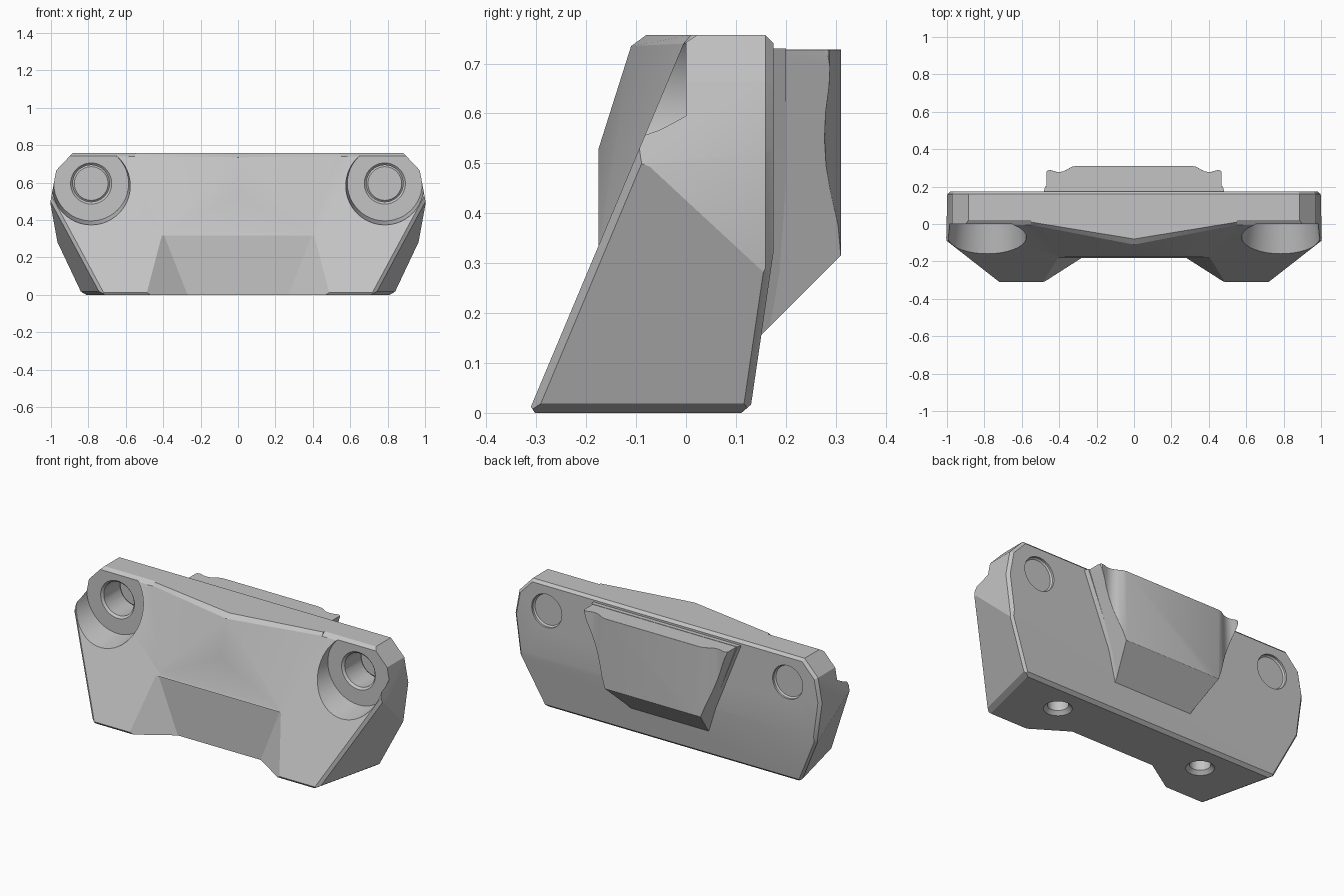
import bpy, bmesh, math
from mathutils import Vector, Matrix

cube = bpy.data.objects.get("Cube")
if cube:
    bpy.data.objects.remove(cube)

grey = bpy.data.materials.new("plain grey")
grey.use_nodes = True
grey.diffuse_color = (0.55, 0.55, 0.55, 1)
grey.node_tree.nodes["Principled BSDF"].inputs["Base Color"].default_value = (0.55, 0.55, 0.55, 1)


def make_object(name, bm):
    bmesh.ops.recalc_face_normals(bm, faces=bm.faces)
    mesh = bpy.data.meshes.new(name)
    bm.to_mesh(mesh)
    bm.free()
    mesh.materials.append(grey)
    obj = bpy.data.objects.new(name, mesh)
    bpy.context.collection.objects.link(obj)
    return obj


def mirrored_hull(name, points):
    """Convex solid around the points and their mirror images in x."""
    bm = bmesh.new()
    for x, y, z in points:
        for px in {x, -x}:
            bm.verts.new((px, y, z))
    bmesh.ops.convex_hull(bm, input=bm.verts)
    bmesh.ops.delete(bm, geom=[v for v in bm.verts if not v.link_faces], context='VERTS')
    return make_object(name, bm)


def cone(name, start, end, r_start, r_end):
    """Closed cylinder or cone between two points."""
    start, end = Vector(start), Vector(end)
    turn = (end - start).to_track_quat('Z', 'Y').to_matrix().to_4x4()
    bm = bmesh.new()
    bmesh.ops.create_cone(bm, cap_ends=True, segments=48, radius1=r_start, radius2=r_end,
                          depth=(end - start).length,
                          matrix=Matrix.Translation((start + end) / 2) @ turn)
    return make_object(name, bm)


def activate(obj):
    bpy.ops.object.select_all(action='DESELECT')
    obj.select_set(True)
    bpy.context.view_layer.objects.active = obj


def boolean(obj, tool, operation):
    """Apply a boolean with the first solver that keeps the full width."""
    bpy.context.view_layer.update()
    width = obj.dimensions.x
    mod = obj.modifiers.new("boolean", 'BOOLEAN')
    mod.operation, mod.object = operation, tool
    for solver in ('EXACT', 'MANIFOLD', 'FLOAT'):
        mod.solver = solver
        bpy.context.view_layer.update()
        result = obj.evaluated_get(bpy.context.evaluated_depsgraph_get())
        if len(result.data.polygons) > 5 and result.dimensions.x > .95 * width:
            break
    activate(obj)
    bpy.ops.object.modifier_apply(modifier=mod.name)
    bpy.data.objects.remove(tool)


# Body block: a cube cut down by planes, each given as (normal, point on it)
centre_planes = {
    'front': ((0, -1, .42), (0, -.316, 0)),
    'back': ((0, 1, 0), (0, .175, 0)),
    'back_low': ((0, 1, -.147), (0, .128, 0)),
    'top': ((0, 0, 1), (0, 0, .757)),
    'bottom': ((0, 0, -1), (0, 0, 0)),
}
side_planes = {
    'low': ((.185, -.044, -.081), (.73, -.316, 0)),
    'mid': ((1, .041, -.137), (1, -.04, .475)),
    'high': ((1, 0, .186), (.998, .175, .525)),
    'corner': ((.092, 0, .087), (.972, .175, .665)),
}
chamfers = [('front', 'top'), ('front', 'bottom'), ('back', 'top'), ('back_low', 'bottom'),
            ('low', 'front'), ('low', 'bottom'), ('low', 'back_low'), ('low', 'back'),
            ('mid', 'back'), ('high', 'back'), ('corner', 'back')]
cuts = {}
for side in (1, -1):
    planes = {}
    for name, (normal, point) in {**centre_planes, **side_planes}.items():
        normal = Vector((normal[0] * side, *normal[1:])).normalized()
        planes[name] = (normal, normal.dot(Vector((point[0] * side, *point[1:]))))
    for name, plane in planes.items():
        cuts[name, side if name in side_planes else 0] = plane
    for first, second in chamfers:
        (n1, d1), (n2, d2) = planes[first], planes[second]
        total = n1 + n2
        key = side if first in side_planes else 0
        cuts[first + second, key] = (total.normalized(), (d1 + d2) / total.length - .011)

bm = bmesh.new()
bmesh.ops.create_cube(bm, size=4)
for normal, distance in cuts.values():
    bmesh.ops.bisect_plane(bm, geom=bm.verts[:] + bm.edges[:] + bm.faces[:], dist=1e-5,
                           plane_co=normal * distance, plane_no=normal, clear_outer=True)
    rim = [e for e in bm.edges if e.is_boundary]
    if rim:
        bmesh.ops.holes_fill(bm, edges=rim)
body = make_object("body", bm)

# Recess at the lower front, then the ridged bulge above it
boolean(body, mirrored_hull("recess_cutter", [
    (.4, -.175, .33), (.257, -.175, -.033), (.609, -.4, -.033)]), 'DIFFERENCE')
boolean(body, mirrored_hull("front_bulge", [
    (0, -.175, .53), (0, -.11, .735), (0, -.08, .757), (.4, -.175, .33), (.28, -.175, .35),
    (.55, -.005, .74), (.55, .01, .757), (.55, .1, .757), (.4, .1, .33)]), 'UNION')

# Bolt pockets, through holes with countersinks, and blind holes underneath
for side in (1, -1):
    x, z = .785 * side, .595
    for name, y0, y1, r0, r1 in (("pocket", 0, -.2, .2, .227), ("bolt_hole", .3, -.1, .098, .098),
                                 ("front_sink", .02, -.02, .09, .13), ("rear_sink", .155, .195, .09, .13)):
        boolean(body, cone(name + "_cutter", (x, y0, z), (x, y1, z), r0, r1), 'DIFFERENCE')
    x, y = .48 * side, -.04
    for name, z0, z1, r0, r1 in (("base_hole", -.1, .2, .055, .055), ("base_sink", -.01, .025, .085, .05)):
        boolean(body, cone(name + "_cutter", (x, y, z0), (x, y, z1), r0, r1), 'DIFFERENCE')

# Rear pad: tapered base plate with a grooved block, trimmed to the same wedge
base_plate = mirrored_hull("rear_pad_base", [
    (.245, .11, .115), (.5, .11, .73), (.475, .2, .73), (.265, .2, .205)])
half = [(.31, .311), (.335, .305), (.36, .29), (.38, .281), (.4, .278), (.42, .28),
        (.44, .287), (.455, .289), (.465, .284), (.47, .27), (.47, .12)]
section = half + [(-x, y) for x, y in reversed(half)]
bm = bmesh.new()
base = bm.faces.new([bm.verts.new((x, y, .1)) for x, y in section])
top = bmesh.ops.extrude_face_region(bm, geom=[base])
bmesh.ops.translate(bm, vec=(0, 0, .628), verts=[g for g in top['geom'] if isinstance(g, bmesh.types.BMVert)])
pad = make_object("rear_pad", bm)
boolean(pad, mirrored_hull("pad_trim", [
    (.232, .1, .105), (.481, .1, .76), (.331, .36, .365), (.481, .36, .76)]), 'INTERSECT')
mod = pad.modifiers.new("soft edges", 'BEVEL')
mod.width, mod.segments, mod.limit_method, mod.angle_limit = .012, 3, 'ANGLE', math.radians(40)
mod.harden_normals = True

for obj, angle in ((body, 20), (base_plate, 20), (pad, 30)):
    activate(obj)
    bpy.ops.object.shade_smooth_by_angle(angle=math.radians(angle))
